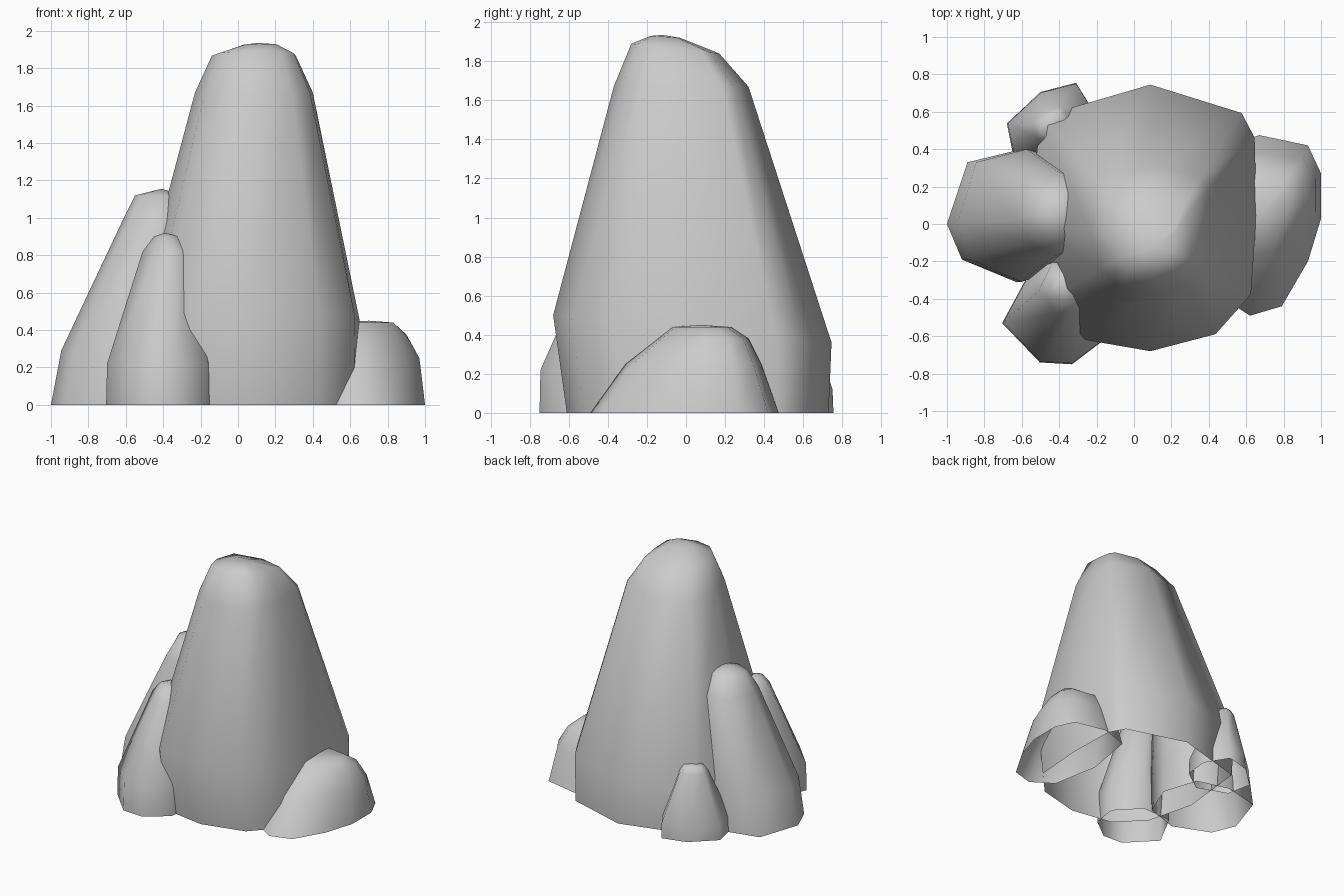
import bpy, bmesh


def rock(name, outline, levels, peak):
    """Loft one outline through levels (z, x0, x1, y0, y1, tilt along y); open underneath."""
    xs = [p[0] for p in outline]
    ys = [p[1] for p in outline]
    bm = bmesh.new()
    rings = []
    for z, x0, x1, y0, y1, tilt in levels:
        ring = []
        for x, y in outline:
            u = (x - min(xs)) / (max(xs) - min(xs))
            v = (y - min(ys)) / (max(ys) - min(ys))
            ring.append(bm.verts.new((x0 + u * (x1 - x0), y0 + v * (y1 - y0),
                                      z + tilt * (v - 0.5))))
        rings.append(ring)
    n = len(outline)
    for a, b in zip(rings, rings[1:]):
        for i in range(n):
            j = (i + 1) % n
            bm.faces.new((a[i], a[j], b[j], b[i]))
    top = bm.verts.new(peak)
    for i in range(n):
        bm.faces.new((rings[-1][i], rings[-1][(i + 1) % n], top))
    mesh = bpy.data.meshes.new(name)
    bm.to_mesh(mesh)
    bm.free()
    ob = bpy.data.objects.new(name, mesh)
    bpy.context.collection.objects.link(ob)
    bpy.ops.object.select_all(action='DESELECT')
    ob.select_set(True)
    bpy.context.view_layer.objects.active = ob
    bpy.ops.object.shade_smooth_by_angle(angle=1.35)


# Tall central rock
rock("main_rock",
     [(0.09, -0.67), (0.44, -0.58), (0.63, -0.37), (0.66, 0.05), (0.65, 0.46), (0.58, 0.59),
      (0.09, 0.74), (-0.5, 0.57), (-0.56, 0), (-0.46, -0.4), (-0.26, -0.61)],
     [(0, -0.54, 0.65, -0.61, 0.73, 0),
      (0.43, -0.56, 0.655, -0.68, 0.745, -0.14),
      (1.67, -0.23, 0.40, -0.37, 0.32, 0),
      (1.865, -0.14, 0.31, -0.28, 0.17, -0.05),
      (1.925, 0.03, 0.21, -0.18, -0.03, -0.01)],
     (0.11, -0.12, 1.935))

# Leaning rock on the left
rock("left_rock",
     [(-0.63, -0.31), (-0.36, -0.22), (-0.25, 0.05), (-0.34, 0.33), (-0.6, 0.4),
      (-0.89, 0.33), (-1, 0), (-0.92, -0.19)],
     [(0, -1, -0.25, -0.31, 0.4, 0),
      (0.29, -0.945, -0.25, -0.31, 0.4, 0),
      (0.98, -0.62, -0.22, -0.17, 0.28, 0),
      (1.12, -0.55, -0.28, -0.07, 0.18, 0)],
     (-0.41, 0.05, 1.155))

# Pointed rock at the front left
rock("front_left_rock",
     [(-0.33, -0.75), (-0.16, -0.62), (-0.13, -0.42), (-0.3, -0.24), (-0.55, -0.25),
      (-0.7, -0.53), (-0.5, -0.74)],
     [(0, -0.705, -0.13, -0.75, -0.24, 0),
      (0.22, -0.70, -0.13, -0.745, -0.24, 0),
      (0.82, -0.51, -0.23, -0.48, -0.2, 0),
      (0.9, -0.45, -0.31, -0.41, -0.27, 0)],
     (-0.39, -0.34, 0.92))

# Small rock at the back left
rock("back_left_rock",
     [(-0.4, 0.25), (-0.22, 0.38), (-0.2, 0.58), (-0.31, 0.76), (-0.5, 0.71),
      (-0.68, 0.54), (-0.64, 0.34)],
     [(0, -0.68, -0.2, 0.25, 0.755, 0),
      (0.12, -0.675, -0.2, 0.26, 0.75, 0),
      (0.5, -0.54, -0.34, 0.43, 0.63, 0),
      (0.54, -0.51, -0.37, 0.46, 0.6, 0)],
     (-0.44, 0.53, 0.55))

# Low rounded rock on the right
rock("right_rock",
     [(0.62, -0.49), (0.79, -0.44), (0.93, -0.2), (1, 0.03), (1, 0.27), (0.93, 0.42),
      (0.67, 0.475), (0.45, 0.4), (0.38, 0), (0.45, -0.38)],
     [(0, 0.38, 1, -0.49, 0.475, 0),
      (0.25, 0.4, 0.97, -0.31, 0.385, 0),
      (0.37, 0.45, 0.9, -0.17, 0.32, 0.02),
      (0.44, 0.5, 0.83, -0.07, 0.23, 0)],
     (0.7, 0.08, 0.45))
